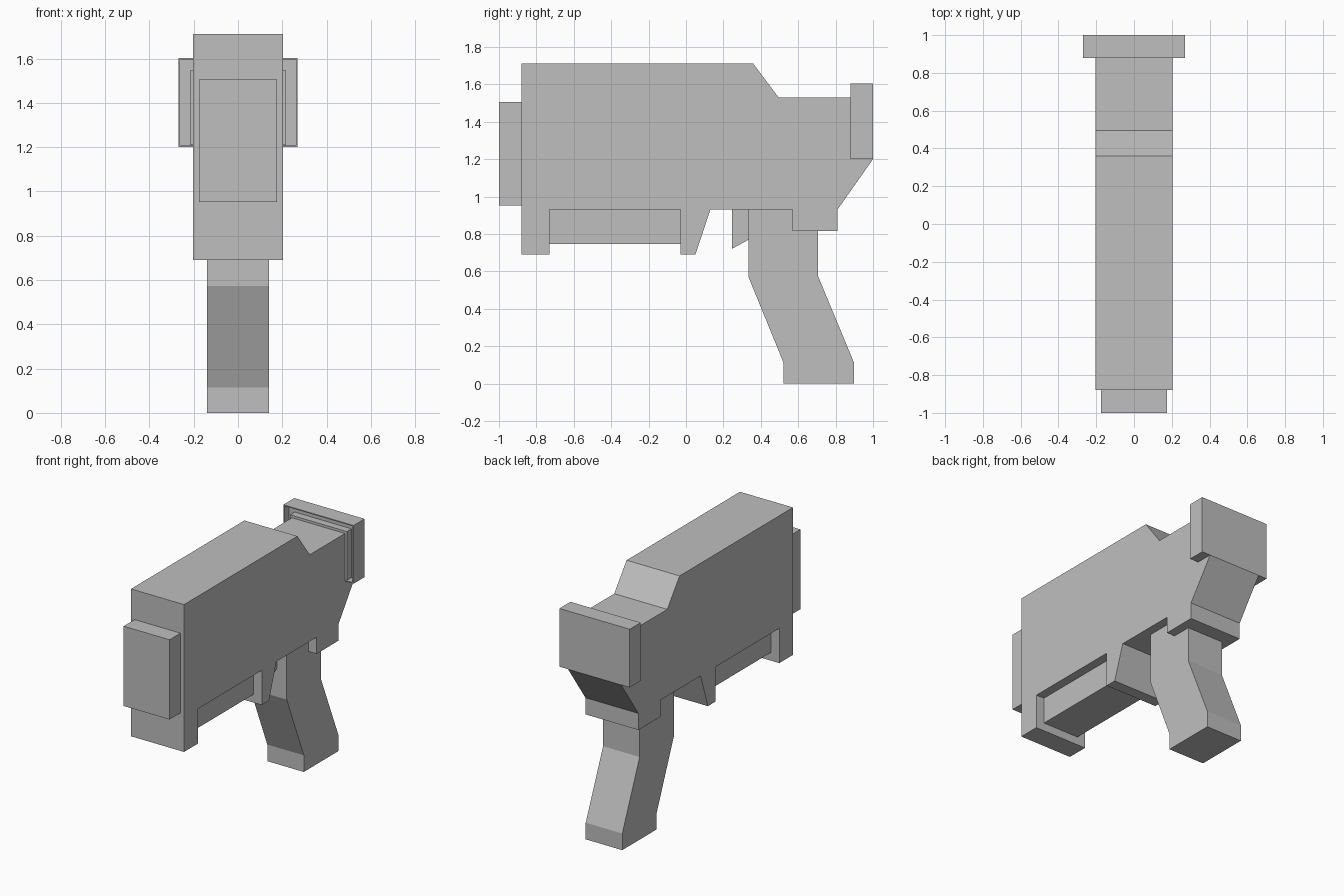
import bpy
import bmesh

cube = bpy.data.objects.get("Cube")
if cube:
    bpy.data.objects.remove(cube, do_unlink=True)

# Single flat colour
grey = bpy.data.materials.new("plain grey")
grey.use_nodes = True
colour = (0.52, 0.52, 0.52, 1.0)
grey.diffuse_color = colour
grey.node_tree.nodes["Principled BSDF"].inputs["Base Color"].default_value = colour


def finish(name, bm):
    """Turn a bmesh into a flat-shaded object."""
    bmesh.ops.recalc_face_normals(bm, faces=bm.faces[:])
    mesh = bpy.data.meshes.new(name)
    bm.to_mesh(mesh)
    bm.free()
    mesh.materials.append(grey)
    obj = bpy.data.objects.new(name, mesh)
    bpy.context.collection.objects.link(obj)
    return obj


def side_prism(name, profile, half_width):
    """Extrude a (y, z) side profile symmetrically across x."""
    bm = bmesh.new()
    face = bm.faces.new([bm.verts.new((-half_width, y, z)) for y, z in profile])
    result = bmesh.ops.extrude_face_region(bm, geom=[face])
    verts = [g for g in result["geom"] if isinstance(g, bmesh.types.BMVert)]
    bmesh.ops.translate(bm, verts=verts, vec=(2 * half_width, 0, 0))
    return finish(name, bm)


def box_profile(y0, y1, z0, z1):
    return [(y0, z0), (y1, z0), (y1, z1), (y0, z1)]


# Main body with front post, guard post and sloping rear
side_prism("body", [
    (-0.88, 0.69), (-0.73, 0.69), (-0.73, 0.93), (-0.03, 0.93),
    (-0.03, 0.69), (0.05, 0.69), (0.13, 0.93), (0.57, 0.93),
    (0.57, 0.815), (0.81, 0.815), (0.81, 0.93), (1.0, 1.2),
    (0.94, 1.22), (0.94, 1.53), (0.495, 1.53), (0.36, 1.71), (-0.88, 1.71),
], 0.203)

# Muzzle block
side_prism("muzzle_block", box_profile(-1.0, -0.87, 0.953, 1.505), 0.176)

# Rail under the barrel, running between the posts
side_prism("under_rail", box_profile(-0.74, -0.02, 0.747, 0.94), 0.14)

# Bent hand grip
side_prism("grip", [
    (0.333, 0.94), (0.333, 0.572), (0.52, 0.115), (0.52, 0.0),
    (0.897, 0.0), (0.897, 0.115), (0.707, 0.572), (0.707, 0.94),
], 0.14)

# Trigger
side_prism("trigger", [(0.245, 0.94), (0.245, 0.72), (0.34, 0.772), (0.34, 0.94)], 0.065)

# Rear plate, with a shallow recess in its front face
plate = side_prism("rear_plate", box_profile(0.88, 1.0, 1.2, 1.603), 0.269)
bm = bmesh.new()
bm.from_mesh(plate.data)
front = min(bm.faces, key=lambda f: f.calc_center_median().y)
bmesh.ops.inset_region(bm, faces=[front], thickness=0.01)
result = bmesh.ops.extrude_discrete_faces(bm, faces=[front])
inner = result["faces"][0]
bmesh.ops.translate(bm, verts=inner.verts[:], vec=(0, 0.05, 0))
bmesh.ops.remove_doubles(bm, verts=bm.verts[:], dist=0.0001)
bm.to_mesh(plate.data)
bm.free()

# Collar standing in the recess around the body
side_prism("rear_collar", box_profile(0.88, 0.94, 1.21, 1.547), 0.217)
